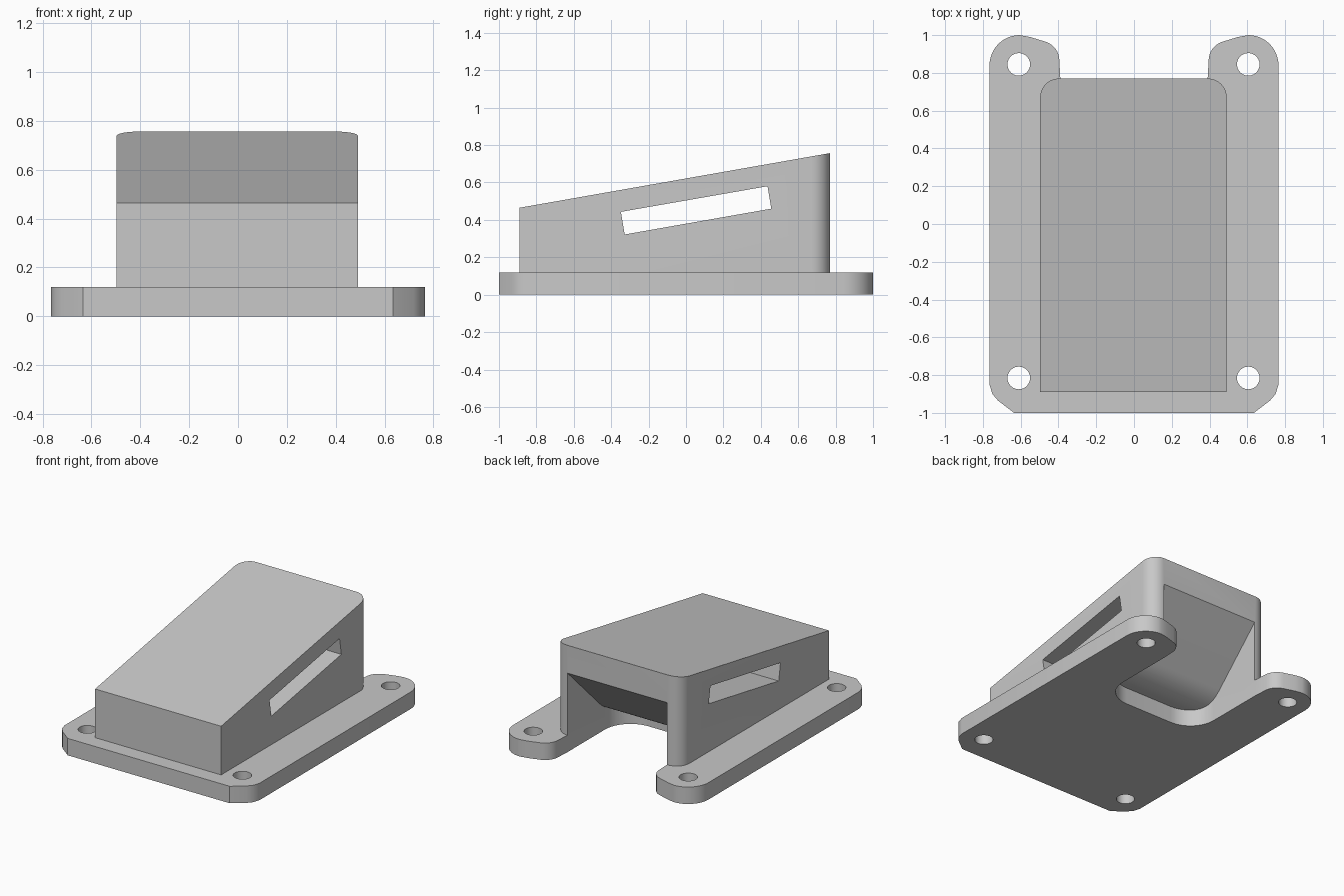
import bpy, bmesh
from math import sin, cos, pi, radians
from mathutils import Matrix, Vector

cube = bpy.data.objects.get("Cube")
if cube:
    bpy.data.objects.remove(cube, do_unlink=True)

grey = bpy.data.materials.new("light grey")
grey.use_nodes = True
colour = (0.58, 0.58, 0.58, 1)
grey.diffuse_color = colour
grey.node_tree.nodes["Principled BSDF"].inputs["Base Color"].default_value = colour


def prism(name, points, depth, matrix=None):
    """Extrude a flat outline along its local z."""
    bm = bmesh.new()
    face = bm.faces.new([bm.verts.new((x, y, 0)) for x, y in points])
    out = bmesh.ops.extrude_face_region(bm, geom=[face])
    top = [v for v in out["geom"] if isinstance(v, bmesh.types.BMVert)]
    bmesh.ops.translate(bm, verts=top, vec=(0, 0, depth))
    bm.transform(matrix or Matrix())
    bmesh.ops.recalc_face_normals(bm, faces=bm.faces)
    mesh = bpy.data.meshes.new(name)
    bm.to_mesh(mesh)
    bm.free()
    mesh.materials.append(grey)
    obj = bpy.data.objects.new(name, mesh)
    bpy.context.collection.objects.link(obj)
    return obj


def arc(cx, cy, r, start, end, steps=10):
    angles = [radians(start + (end - start) * i / steps) for i in range(steps + 1)]
    return [(cx + r * cos(a), cy + r * sin(a)) for a in angles]


def mirrored(half):
    """Close a right-hand half outline by mirroring it in x."""
    return half + [(-x, y) for x, y in reversed(half)]


def combine(target, other, operation):
    mod = target.modifiers.new(operation, "BOOLEAN")
    mod.operation = operation
    mod.solver = "EXACT"
    mod.object = other
    bpy.context.view_layer.objects.active = target
    bpy.ops.object.modifier_apply(modifier=mod.name)
    bpy.data.objects.remove(other, do_unlink=True)


# Maps outline (y, z) to the side plane, extruding along x
SIDE = Matrix(((0, 0, 1, -1), (1, 0, 0, 0), (0, 1, 0, 0), (0, 0, 0, 1)))

# Flange with chamfered front corners and two rounded rear ears
ear = [(0.635, -1), (0.72, -0.935), (0.75, -0.9), (0.765, -0.85)]
ear += arc(0.605, 0.84, 0.16, 0, 90, 12)
ear += [(0.55, 0.99)] + arc(0.5, 0.865, 0.105, 105, 172, 8) + [(0.39, 0.77)]
mount = prism("wedge_mount", mirrored(ear), 0.12)

# Wedge housing: rounded plan trimmed to a sloping roof
plan = mirrored([(0.494, -0.89)] + arc(0.394, 0.67, 0.1, 0, 90))
housing = prism("wedge_housing", plan, 1, Matrix.Translation((-0.003, 0, 0.06)))
wedge = prism("roof_trim", [(-1.1, 0), (1.1, 0), (1.1, 0.815), (-1.1, 0.428)], 2, SIDE)
combine(housing, wedge, "INTERSECT")
combine(mount, housing, "UNION")

# Rear bay: rounded notch plan below a ramp that curves into a flat ceiling
bay_plan = mirrored([(0.39, 1.1)] + arc(0.19, 0.35, 0.2, 0, -90, 12))
bay = prism("rear_bay", bay_plan, 1, Matrix.Translation((0, 0, -0.1)))
ramp = [(0, -0.2), (1.2, -0.2), (1.2, 0.56), (0.77, 0.56)]
ramp += arc(0.2, 0.42, 0.3, -45, -90, 10) + [(0, 0.12)]
combine(bay, prism("bay_trim", ramp, 2, SIDE), "INTERSECT")
combine(mount, bay, "DIFFERENCE")

# Sloping slot through both sides
slot = [(-0.348, 0.443), (-0.328, 0.322), (0.456, 0.46), (0.436, 0.58)]
combine(mount, prism("side_slot", slot, 2, SIDE), "DIFFERENCE")

# Four screw holes
for x in (-0.61, 0.605):
    for y in (-0.815, 0.845):
        hole = prism("screw_hole", arc(x, y, 0.06, 0, 345, 23), 0.4,
                     Matrix.Translation((0, 0, -0.1)))
        combine(mount, hole, "DIFFERENCE")

bpy.ops.object.select_all(action="DESELECT")
mount.select_set(True)
bpy.context.view_layer.objects.active = mount
bpy.ops.object.shade_smooth_by_angle(angle=radians(30))
